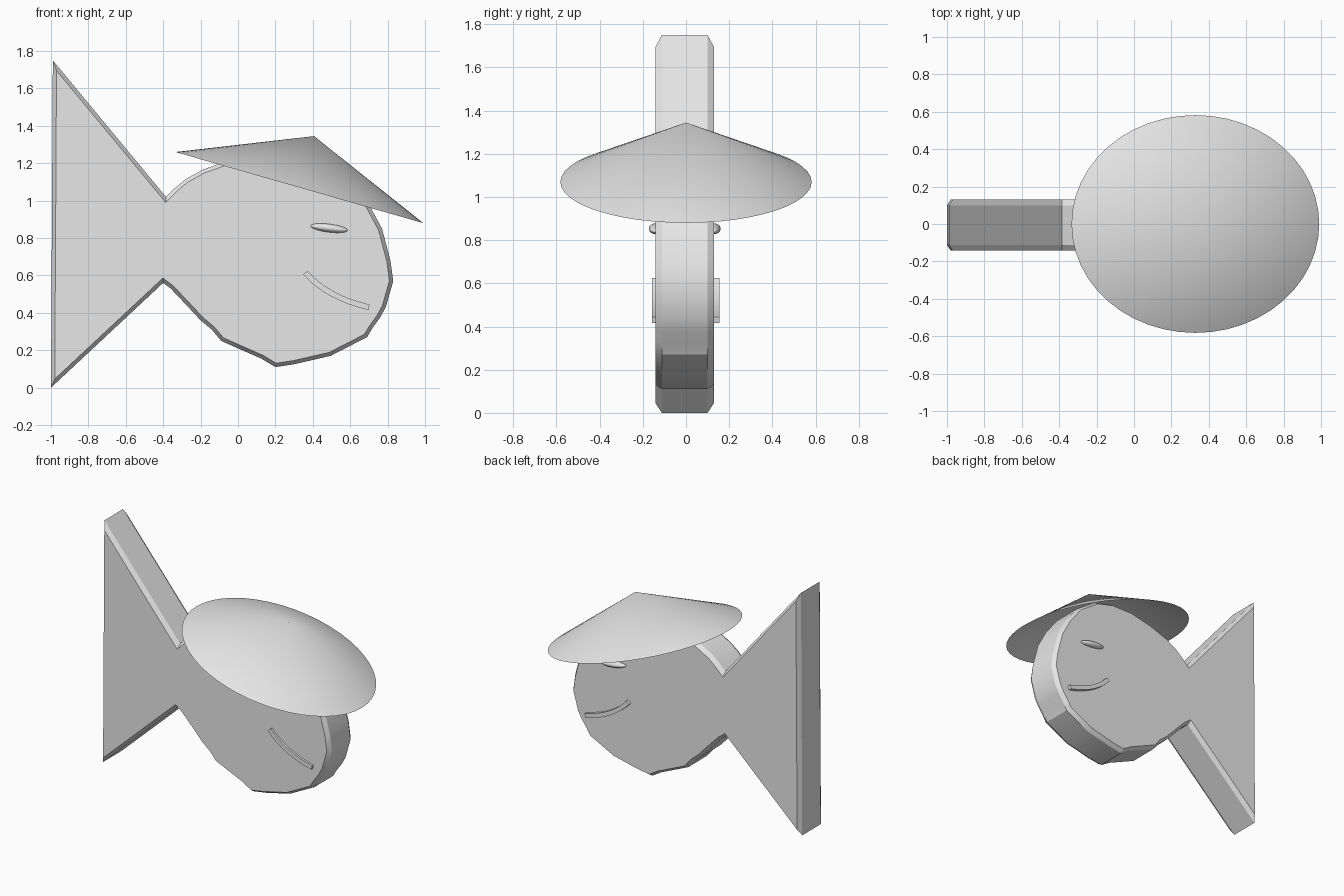
import bpy, bmesh, math
from mathutils import Vector

if "Cube" in bpy.data.objects:
    bpy.data.objects.remove(bpy.data.objects["Cube"], do_unlink=True)

grey = bpy.data.materials.new("light grey")
grey.use_nodes = True
grey.diffuse_color = (0.8, 0.8, 0.8, 1)
grey.node_tree.nodes["Principled BSDF"].inputs["Base Color"].default_value = (0.8, 0.8, 0.8, 1)


def finish(obj, angle=30):
    obj.data.materials.clear()
    obj.data.materials.append(grey)
    bpy.ops.object.select_all(action="DESELECT")
    obj.select_set(True)
    bpy.context.view_layer.objects.active = obj
    bpy.ops.object.shade_smooth_by_angle(angle=math.radians(angle))


def slab(name, outline, y0, y1, chamfer=0, inset=0):
    """Extrude an x-z outline along y, with optional chamfered rims."""
    bm = bmesh.new()
    face = bm.faces.new([bm.verts.new((x, y0, z)) for x, z in outline])
    out = bmesh.ops.extrude_face_region(bm, geom=[face], use_keep_orig=True)
    far = [v for v in out["geom"] if isinstance(v, bmesh.types.BMVert)]
    bmesh.ops.translate(bm, verts=far, vec=(0, y1 - y0, 0))
    bmesh.ops.recalc_face_normals(bm, faces=bm.faces)
    if chamfer:
        ends = [f for f in bm.faces if len(f.verts) == len(outline)]
        for f in ends:
            bmesh.ops.inset_region(bm, faces=[f], thickness=inset,
                                   depth=chamfer, use_even_offset=True)
    mesh = bpy.data.meshes.new(name)
    bm.to_mesh(mesh)
    bm.free()
    obj = bpy.data.objects.new(name, mesh)
    bpy.context.collection.objects.link(obj)
    finish(obj)
    return obj


# Fish body and tail: one thick chamfered silhouette
tail_low = [(-1, 0), (-.4, .56)]
belly = [(-.36, .53), (-.27, .435), (-.2, .36), (-.14, .31), (-.09, .25),
         (0, .21), (.125, .155), (.2, .11), (.3, .125), (.495, .17)]
face = [(.69, .27), (.72, .32), (.76, .375), (.79, .43), (.83, .57),
        (.815, .68), (.77, .85), (.7, .98), (.6, 1.11)]
back = [(.44, 1.22), (.3, 1.255), (.13, 1.255), (-.05, 1.215),
        (-.19, 1.165), (-.28, 1.115), (-.34, 1.065)]
tail_high = [(-.385, 1.02), (-.99, 1.75)]
slab("fish_body", tail_low + belly + face + back + tail_high, -.112, .1, .03, .02)

# Mouth: a curved band standing slightly proud of both cheeks
p0, p1, p2 = Vector((.36, .615)), Vector((.48, .48)), Vector((.7, .43))
upper, lower = [], []
for i in range(9):
    t = i / 8
    p = p0 * (1 - t) ** 2 + p1 * 2 * t * (1 - t) + p2 * t * t
    d = ((p1 - p0) * (1 - t) + (p2 - p1) * t).normalized()
    n = Vector((-d.y, d.x)) * .015
    upper.append(p + n)
    lower.append(p - n)
slab("mouth", lower + upper[::-1], -.158, .155)

# Eyes: narrow flattened ellipsoids on each side
for name, y in (("right_eye", -.142), ("left_eye", .13)):
    bpy.ops.mesh.primitive_uv_sphere_add(segments=32, ring_count=16, radius=1,
                                         location=(.487, y, .853),
                                         rotation=(0, math.radians(7), 0))
    eye = bpy.context.object
    eye.name = name
    eye.scale = (.1, .03, .022)
    finish(eye)

# Conical hat: open oval cone tipped towards the face
tilt = math.radians(16)
height = .286
axis = Vector((math.sin(tilt), 0, math.cos(tilt)))
bpy.ops.mesh.primitive_cone_add(vertices=48, radius1=1, radius2=0, depth=height,
                                end_fill_type="NOTHING",
                                location=Vector((.328, 0, 1.07)) + axis * height / 2,
                                rotation=(0, tilt, 0))
hat = bpy.context.object
hat.name = "hat"
hat.scale = (.689, .582, 1)
finish(hat, 40)
